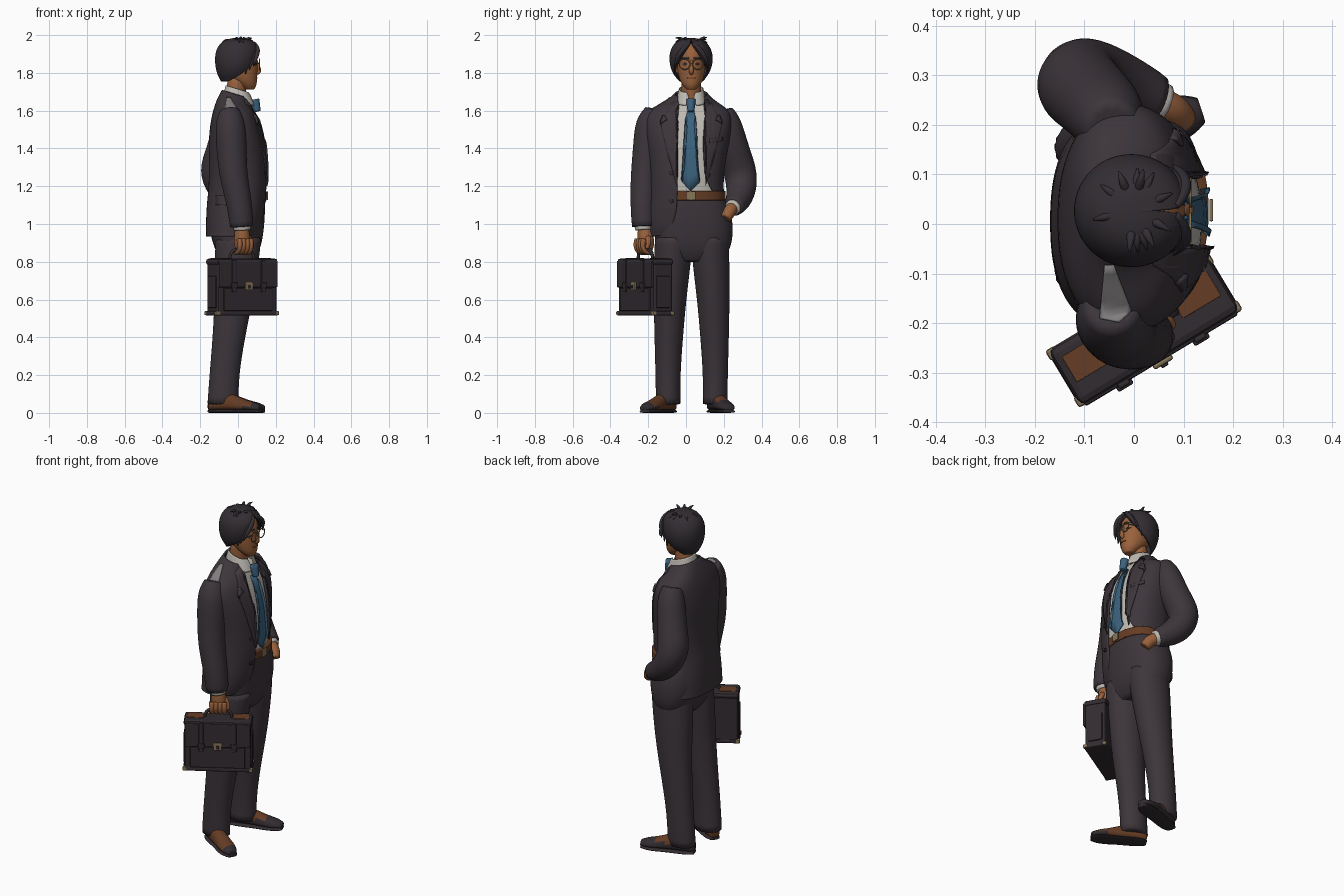
import bpy, bmesh, math, random
from mathutils import Vector, Matrix
from mathutils.bvhtree import BVHTree

default_cube = bpy.data.objects.get("Cube")
if default_cube:
    bpy.data.objects.remove(default_cube)
random.seed(4)
MID = .028  # lateral centre line of the body


def material(name, *rgb):
    mat = bpy.data.materials.new(name)
    mat.use_nodes = True
    mat.diffuse_color = (*rgb, 1)
    shader = mat.node_tree.nodes["Principled BSDF"]
    shader.inputs["Base Color"].default_value = (*rgb, 1)
    shader.inputs["Roughness"].default_value = .8
    return mat


SUIT = material("charcoal suit", .046, .036, .044)
CASE = material("dark case leather", .032, .025, .03)
HAIR = material("black hair", .033, .027, .033)
SKIN = material("tan skin", .32, .12, .045)
SHIRT = material("off white shirt", .52, .49, .45)
TIE = material("blue tie", .045, .125, .21)
BROWN = material("brown leather", .13, .045, .018)
BRASS = material("dull brass", .24, .18, .1)
WORN = material("worn grey", .22, .21, .21)


def finish(name, bm, mats, smooth=2, thick=0, matrix=None, outward=True):
    """Turn a bmesh into a named object with its modifiers."""
    if outward:
        bmesh.ops.recalc_face_normals(bm, faces=bm.faces)
    if matrix:
        bm.transform(matrix)
    mesh = bpy.data.meshes.new(name)
    bm.to_mesh(mesh)
    bm.free()
    for mat in mats if isinstance(mats, tuple) else (mats,):
        mesh.materials.append(mat)
    obj = bpy.data.objects.new(name, mesh)
    bpy.context.collection.objects.link(obj)
    if smooth:
        mesh.shade_smooth()
        sub = obj.modifiers.new("rounding", "SUBSURF")
        sub.levels = sub.render_levels = smooth
    if thick:
        solid = obj.modifiers.new("thickness", "SOLIDIFY")
        solid.thickness, solid.offset = thick, -1
    return obj


def loft(name, rings, mats, opened=False, cap=True, thick=0, smooth=2, matrix=None):
    """Skin a stack of rings; opened leaves a slit along the start."""
    bm = bmesh.new()
    crease = bm.edges.layers.float.new("crease_edge")
    rows = [[bm.verts.new(p) for p in ring] for ring in rings]
    count = len(rows[0])
    for low, high in zip(rows, rows[1:]):
        for j in range(count - opened):
            k = (j + 1) % count
            bm.faces.new((low[j], low[k], high[k], high[j]))
    if cap:
        for row in rows[-1:] if opened else (rows[0], rows[-1]):
            face = bm.faces.new(row)
            for edge in face.edges:
                edge[crease] = 0 if opened else .8
    return finish(name, bm, mats, smooth, thick, matrix, not opened)


def oval(z, back, front, right, left, gap_left=None, gap_right=None, tilt=0, inset=0, power=.84):
    """Squarish horizontal ring; gaps are slit angles either side of the front."""
    cx, cy = (back + front) / 2, (right + left) / 2
    rx, ry = (front - back) / 2 - inset, (left - right) / 2 - inset
    if gap_left is None:
        angles = [math.tau * i / 20 for i in range(20)]
    else:
        a, b = math.radians(gap_left), math.tau - math.radians(gap_right)
        angles = [a + (b - a) * i / 24 for i in range(25)]
    ring = []
    for t in angles:
        c, s = math.cos(t), math.sin(t)
        dx = math.copysign(abs(c) ** power, c) * rx
        dy = math.copysign(abs(s) ** power, s) * ry
        ring.append(Vector((cx + dx, cy + dy, z - tilt * dx)))
    return ring


def limb(name, path, mat, sides=12, matrix=None):
    """Round tube through (x, y, z, radius) stations."""
    pts = [Vector(p[:3]) for p in path]
    side, rings = (pts[1] - pts[0]).orthogonal(), []
    for i, p in enumerate(pts):
        t = (pts[min(i + 1, len(pts) - 1)] - pts[max(i - 1, 0)]).normalized()
        side = (side - t * side.dot(t)).normalized()
        up = t.cross(side)
        turns = [math.tau * k / sides for k in range(sides)]
        rings.append([p + (side * math.cos(a) + up * math.sin(a)) * path[i][3] for a in turns])
    return loft(name, rings, mat, matrix=matrix)


def box(name, size, at, mat, bevel=.004, matrix=None):
    bm = bmesh.new()
    bmesh.ops.create_cube(bm, size=1, matrix=Matrix.Translation(at) @ Matrix.Diagonal((*size, 1)))
    bmesh.ops.bevel(bm, geom=bm.edges[:], offset=bevel, segments=2, profile=.5, affect="EDGES")
    return finish(name, bm, mat, 0, matrix=matrix)


def patch(name, outline, targets, mat, axis="x", lift=.006, thick=.008):
    """Cloth plate projected on to other parts along an axis."""
    bpy.context.view_layer.update()
    graph = bpy.context.evaluated_depsgraph_get()
    trees = [BVHTree.FromObject(t, graph) for t in targets]
    place = {"x": lambda a, b: (1, a, b), "y": lambda a, b: (a, -1, b), "z": lambda a, b: (a, b, 3)}[axis]
    ray = Vector({"x": (-1, 0, 0), "y": (0, 1, 0), "z": (0, 0, -1)}[axis])
    bm = bmesh.new()
    bm.faces.new([bm.verts.new(place(*p)) for p in outline])
    bmesh.ops.triangulate(bm, faces=bm.faces[:])
    bmesh.ops.subdivide_edges(bm, edges=bm.edges[:], cuts=5, use_grid_fill=True)
    for v in bm.verts[:]:
        hits = [h for h in (t.ray_cast(v.co, ray) for t in trees) if h[0]]
        if hits:
            v.co = min(hits, key=lambda h: h[3])[0] - ray * lift
        else:
            bm.verts.remove(v)
    bm.normal_update()
    if sum(f.normal.dot(ray) for f in bm.faces) > 0:
        bmesh.ops.reverse_faces(bm, faces=bm.faces[:])
    obj = finish(name, bm, mat, 0, thick, outward=False)
    obj.data.shade_smooth()
    bpy.context.view_layer.objects.active = obj
    return obj


def flip(points):
    return [(2 * MID - y, z) for y, z in points]


# Jacket with an open front, and the shirt inside it
COAT = [(.935, -.17, .10, -.21, .22, 95, 40), (.965, -.17, .12, -.21, .22, 90, 20),
        (1.05, -.17, .14, -.205, .22, 78, 13), (1.13, -.165, .15, -.195, .21, 55, 12),
        (1.22, -.155, .155, -.19, .2, 28, 12), (1.34, -.155, .15, -.195, .21, 22, 11),
        (1.45, -.157, .14, -.215, .235, 17, 11), (1.55, -.145, .11, -.225, .25, 18, 14),
        (1.61, -.13, .085, -.19, .23, 22, 18), (1.65, -.11, .065, -.10, .15, 28, 24, .2),
        (1.69, -.085, .05, -.06, .115, 35, 30, .3)]
jacket = loft("jacket", [oval(*r) for r in COAT], SUIT, opened=True, cap=False, thick=.01)
shirt = loft("shirt", [oval(*r[:5], inset=.014) for r in COAT[3:-1]], SHIRT)
loft("shirt_collar", [oval(1.645, -.085, .09, -.055, .11, 12, 12, .2),
                      oval(1.685, -.075, .075, -.045, .1, 8, 8, .25),
                      oval(1.715, -.065, .06, -.038, .093, 12, 12, .3)], SHIRT, opened=True, cap=False, thick=.006)

# Lapels, tie and small jacket details
lapel = [(-.045, 1.665), (-.05, 1.42), (-.048, 1.2), (-.095, 1.36), (-.135, 1.53),
         (-.1, 1.55), (-.115, 1.58), (-.085, 1.64)]
for side, shape in (("right", lapel), ("left", flip(lapel))):
    patch(side + "_lapel", shape, (jacket, shirt), SUIT)
patch("tie", [(.008, 1.6), (-.012, 1.3), (-.018, 1.22), (.025, 1.175), (.072, 1.22), (.062, 1.3), (.045, 1.6)],
      (shirt,), TIE, lift=.012, thick=.01)
limb("tie_knot", [(.088, .026, 1.66, .026), (.094, .026, 1.63, .024), (.103, .026, 1.595, .018)], TIE)
patch("breast_pocket", [(.125, 1.43), (.125, 1.45), (.195, 1.46), (.195, 1.44)], (jacket,), SUIT)
patch("side_pocket_flap", [(-.12, 1.1), (-.12, 1.15), (.03, 1.15), (.03, 1.1)], (jacket,), SUIT, "y")
for name, z in (("upper_button", 1.27), ("lower_button", 1.12)):
    turns = [math.tau * i / 8 for i in range(8)]
    patch(name, [(-.078 + .011 * math.cos(a), z + .011 * math.sin(a)) for a in turns], (jacket,), CASE)

# Sleeves, cuffs and hands
right_sleeve = limb("right_sleeve", [(-.045, -.165, 1.6, .055), (-.04, -.19, 1.54, .085), (-.035, -.2, 1.4, .084),
                    (-.025, -.22, 1.25, .077), (.01, -.228, 1.1, .07), (.02, -.225, .985, .064)], SUIT)
limb("left_sleeve", [(-.045, .195, 1.6, .055), (-.05, .215, 1.54, .082), (-.08, .25, 1.4, .085),
     (-.125, .288, 1.28, .093), (-.09, .297, 1.19, .085), (-.02, .277, 1.12, .07), (.045, .25, 1.09, .054)], SUIT)
limb("right_cuff", [(.02, -.225, 1, .05), (.022, -.223, .968, .047)], SHIRT)
limb("left_cuff", [(.03, .255, 1.095, .045), (.06, .242, 1.082, .043)], SHIRT)
limb("left_hand", [(.05, .245, 1.085, .034), (.08, .23, 1.065, .036), (.1, .21, 1.03, .03)], SKIN)
limb("right_hand", [(.02, -.222, .985, .034), (.022, -.215, .94, .045), (.022, -.21, .89, .045),
     (.02, -.21, .86, .034)], SKIN)
patch("worn_shoulder", [(-.06, -.085), (-.04, -.085), (-.005, -.175), (-.03, -.198), (-.07, -.19)],
      (jacket, right_sleeve), WORN, "z", .004, .004)

# Trousers and belt
LEG = [(.045, -.163, .003, -.16, -.028), (.2, -.152, .005, -.162, -.03), (.4, -.135, .038, -.168, -.015),
       (.6, -.125, .08, -.172, .002), (.8, -.125, .112, -.172, .028), (.93, -.12, .125, -.165, .035)]
loft("right_trouser_leg", [oval(*r, power=1) for r in LEG], SUIT)
loft("left_trouser_leg", [oval(z, b, f, 2 * .03 - l, 2 * .03 - r, power=1) for z, b, f, r, l in LEG], SUIT)
loft("trouser_seat", [oval(*r) for r in (
    (.8, -.08, .08, -.12, .18), (.86, -.125, .12, -.165, .24), (.97, -.155, .14, -.168, .255),
    (1.07, -.15, .145, -.165, .24), (1.14, -.14, .145, -.155, .205))], SUIT)
loft("belt", [oval(z, -.145, .153, -.16, .213) for z in (1.125, 1.135, 1.165, 1.175)], BROWN)
box("belt_buckle", (.008, .045, .045), (.156, MID, 1.15), BRASS, .003)


# Shoes
def shoe(name, at, degrees, brown_reach, brown_height):
    place = Matrix.Translation(at) @ Matrix.Rotation(math.radians(degrees), 4, "Z")
    shape = [(-.03, .026, .06), (0, .042, .085), (.07, .044, .1), (.13, .043, .08),
             (.19, .05, .055), (.24, .046, .045), (.275, .026, .03)]
    turns = [math.pi * i / 10 for i in range(11)]
    for part, base, grow in (("upper", .012, 1), ("sole", 0, 1.06)):
        rings = [[Vector((u, w * grow * math.cos(a), base + (h if base else .018) * math.sin(a) ** .6))
                  for a in turns] for u, w, h in shape]
        obj = loft(name + "_" + part, rings, (CASE, BROWN))
        for face in obj.data.polygons:
            c = face.center
            face.material_index = int(bool(base) and c.x < brown_reach and c.z > brown_height)
        obj.data.transform(place)


shoe("right_shoe", (-.12, -.085, 0), -30, .25, .025)
shoe("left_shoe", (-.125, .145, 0), 18, .17, .065)

# Head, neck and ears
head = loft("head", [oval(*r, power=1) for r in (
    (1.712, .035, .085, .003, .053), (1.735, 0, .1, -.02, .076), (1.77, -.05, .102, -.038, .094),
    (1.82, -.085, .106, -.047, .103), (1.87, -.095, .104, -.05, .106), (1.92, -.09, .096, -.045, .101),
    (1.955, -.06, .06, -.02, .076))], SKIN)
limb("neck", [(-.03, MID, 1.6, .06), (-.015, MID, 1.68, .054), (0, MID, 1.77, .054)], SKIN)
limb("nose", [(.096, MID, 1.865, .008), (.108, MID, 1.835, .01), (.112, MID, 1.805, .015),
     (.1, MID, 1.797, .01)], SKIN)
patch("mouth", [(.006, 1.771), (.006, 1.776), (.05, 1.776), (.05, 1.771)], (head,), BROWN, lift=.002, thick=.003)

# Eyes, brows and glasses
for side, s in (("right", -1), ("left", 1)):
    y = MID + s * .035
    patch(side + "_eye", [(y - .015, 1.847), (y, 1.854), (y + .015, 1.847), (y, 1.84)], (head,), HAIR,
          lift=.002, thick=.003)
    patch(side + "_brow", [(y - .024, 1.874), (y - .02, 1.884), (y + .02, 1.884), (y + .024, 1.874)], (head,), HAIR,
          lift=.003, thick=.004)
    bpy.ops.mesh.primitive_torus_add(major_radius=.028, minor_radius=.003, major_segments=28, minor_segments=6,
                                     location=(.114, y, 1.846), rotation=(0, math.pi / 2, 0))
    rim = bpy.context.object
    rim.name = side + "_glasses_rim"
    rim.data.materials.append(BRASS)
    rim.data.shade_smooth()
    y = MID + s * .063
    limb(side + "_glasses_arm", [(.114, y, 1.85, .003), (.06, y + s * .014, 1.852, .003),
         (-.02, y + s * .016, 1.85, .003)], BRASS, 6)
    limb(side + "_ear", [(-.005, y + s * .012, 1.86, .015), (0, y + s * .014, 1.83, .017),
         (.005, y + s * .008, 1.8, .009)], SKIN, 8)
    # Fringe swept away from the parting
    for drop in (0, .02, .04):
        limb(side + "_fringe", [(.085 - drop, MID + s * .008, 1.96, .008), (.108 - drop / 2, MID + s * .04, 1.93, .014),
             (.1 - drop, MID + s * .072, 1.89, .014), (.08 - drop, MID + s * .09, 1.835 - drop, .003)], HAIR, 8)
limb("glasses_bridge", [(.115, MID - .008, 1.85, .003), (.115, MID + .008, 1.85, .003)], BRASS, 6)

# Hair cap and loose tufts
loft("hair", [oval(*r, power=1) for r in (
    (1.755, -.09, .07, -.045, .1, 120, 120), (1.79, -.11, .09, -.07, .122, 78, 78),
    (1.83, -.12, .103, -.085, .138, 50, 50), (1.87, -.123, .113, -.09, .144, 32, 32),
    (1.91, -.12, .115, -.087, .14, 20, 20), (1.945, -.105, .108, -.072, .124, 7, 7),
    (1.973, -.075, .078, -.045, .098, 1, 1), (1.985, -.03, .03, 0, .055, 1, 1))], HAIR, opened=True, thick=.012)
for i in range(12):
    turn = random.uniform(0, math.tau)
    out = Vector((math.cos(turn), math.sin(turn), 0))
    root = Vector((0, MID, 1.965)) + out * .04
    tip = root + out * .045 + Vector((0, 0, random.uniform(-.01, .025)))
    limb("hair_tuft", [(*root, .012), (*((root + tip) / 2 + Vector((0, 0, .012))), .01), (*tip, .002)], HAIR, 6)

# Briefcase, built along its own axes and turned into place
TURN = Matrix.Translation((.02, -.215, 0)) @ Matrix.Rotation(math.radians(31), 4, "Z")
box("case_body", (.365, .12, .28), (0, 0, .655), CASE, .012, TURN)
box("case_base", (.38, .128, .025), (0, 0, .527), CASE, .008, TURN)
box("case_top", (.375, .132, .035), (0, 0, .8), CASE, .015, TURN)
box("case_flap", (.36, .014, .14), (0, -.064, .735), CASE, .005, TURN)
box("case_front_pocket", (.3, .014, .12), (0, -.062, .6), CASE, .005, TURN)
box("lock_plate", (.045, .012, .045), (0, -.074, .672), BRASS, .005, TURN)
box("lock_catch", (.016, .014, .02), (0, -.078, .668), CASE, .003, TURN)
limb("case_handle", [(-.075, 0, .81, .009), (-.07, 0, .85, .01), (-.04, 0, .865, .012), (.04, 0, .865, .012),
     (.07, 0, .85, .01), (.075, 0, .81, .009)], CASE, 8, TURN)
for s in (-1, 1):
    box("case_strap", (.026, .012, .17), (s * .09, -.071, .725), CASE, .004, TURN)
    box("strap_buckle", (.036, .014, .03), (s * .09, -.074, .675), CASE, .004, TURN)
    box("case_end_pocket", (.016, .085, .17), (s * .182, 0, .64), CASE, .006, TURN)
    box("worn_leather", (.09, .06, .004), (s * .125, .01, .818), BROWN, .0015, TURN)
    for front in (-1, 1):
        box("case_corner", (.024, .024, .022), (s * .181, front * .055, .528), BRASS, .006, TURN)

# Fingers wrapped round the handle
for i in range(4):
    u = -.034 + i * .023
    limb("right_finger", [(u, -.03, .92, .016), (u, -.042, .885, .015), (u, -.026, .85, .014),
         (u, .008, .845, .011)], SKIN, 8, TURN)
limb("right_thumb", [(.035, -.005, .93, .017), (.055, -.012, .9, .015), (.05, -.02, .87, .011)], SKIN, 8, TURN)
